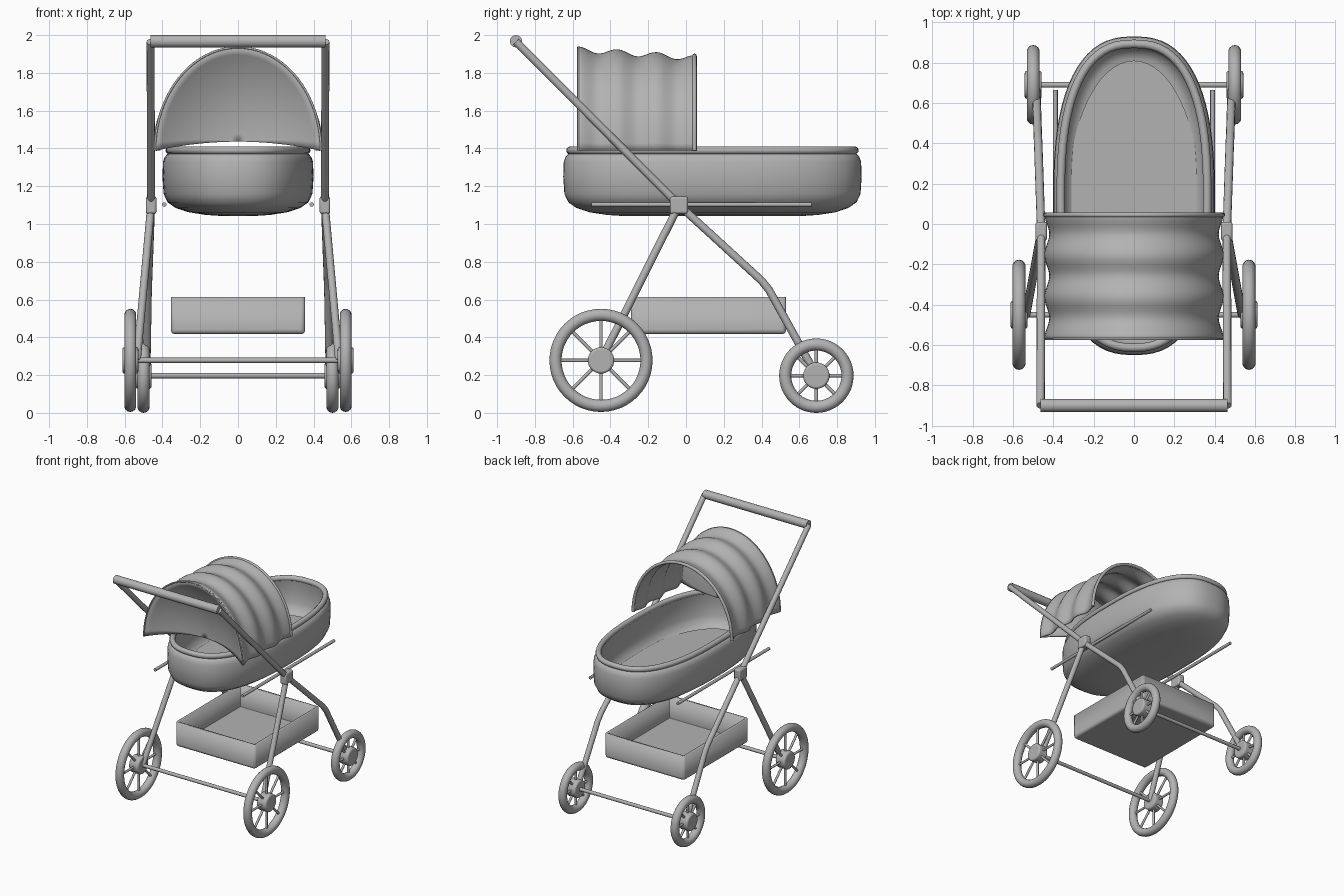
import bpy, bmesh, math
from mathutils import Vector

if "Cube" in bpy.data.objects:
    bpy.data.objects.remove(bpy.data.objects["Cube"])

grey = bpy.data.materials.new("soft grey")
grey.diffuse_color = (0.45, 0.45, 0.45, 1)
grey.use_nodes = True
grey.node_tree.nodes["Principled BSDF"].inputs["Base Color"].default_value = grey.diffuse_color


def finish(ob, angle=40):
    ob.data.materials.clear()
    ob.data.materials.append(grey)
    bpy.ops.object.select_all(action='DESELECT')
    ob.select_set(True)
    bpy.context.view_layer.objects.active = ob
    bpy.ops.object.shade_smooth_by_angle(angle=math.radians(angle))
    return ob


def from_bmesh(name, bm):
    bmesh.ops.recalc_face_normals(bm, faces=bm.faces[:])
    me = bpy.data.meshes.new(name)
    bm.to_mesh(me)
    bm.free()
    ob = bpy.data.objects.new(name, me)
    bpy.context.collection.objects.link(ob)
    return ob


def tube(name, pts, r, closed=False):
    cu = bpy.data.curves.new(name, 'CURVE')
    cu.dimensions = '3D'
    cu.bevel_depth = r
    cu.bevel_resolution = 4
    cu.use_fill_caps = True
    sp = cu.splines.new('POLY')
    sp.points.add(len(pts) - 1)
    for p, c in zip(sp.points, pts):
        p.co = (*c, 1)
    sp.use_cyclic_u = closed
    ob = bpy.data.objects.new(name, cu)
    bpy.context.collection.objects.link(ob)
    bpy.ops.object.select_all(action='DESELECT')
    ob.select_set(True)
    bpy.context.view_layer.objects.active = ob
    bpy.ops.object.convert(target='MESH')
    return finish(bpy.context.view_layer.objects.active)


def bevel(ob, w, seg=3):
    m = ob.modifiers.new("bevel", 'BEVEL')
    m.width, m.segments, m.limit_method = w, seg, 'ANGLE'


def thicken(ob, t, offset=0):
    m = ob.modifiers.new("thickness", 'SOLIDIFY')
    m.thickness, m.offset = t, offset


def box(name, c, s, w):
    bpy.ops.mesh.primitive_cube_add(size=1, location=c)
    ob = bpy.context.object
    ob.name = name
    ob.scale = s
    bpy.ops.object.transform_apply(location=False, rotation=False, scale=True)
    bevel(ob, w)
    return finish(ob)


def skin(bm, rings, cyclic):
    for a, b in zip(rings, rings[1:]):
        n = len(a)
        for i in range(n if cyclic else n - 1):
            j = (i + 1) % n
            bm.faces.new((a[i], a[j], b[j], b[i]))


def oval(inset, z, n=72, e=2.5):
    # rounded plan outline of the bassinet
    pts = []
    for i in range(n):
        t = 2 * math.pi * i / n
        c, s = math.cos(t), math.sin(t)
        pts.append(((0.40 - inset) * math.copysign(abs(c) ** (2 / e), c),
                    0.14 + (0.79 - inset) * math.copysign(abs(s) ** (2 / e), s), z))
    return pts


# Bassinet shell: outer wall, inner wall and floor in one loft
profile = [(1.042, 0.32), (1.048, 0.23), (1.062, 0.14), (1.085, 0.07), (1.115, 0.027),
           (1.16, 0.006), (1.25, 0), (1.33, 0.003), (1.355, 0.012), (1.375, 0.03),
           (1.375, 0.05), (1.3, 0.042), (1.2, 0.05), (1.145, 0.07), (1.122, 0.11), (1.12, 0.2)]
bm = bmesh.new()
rings = [[bm.verts.new(p) for p in oval(d, z)] for z, d in profile]
skin(bm, rings, True)
bm.faces.new(rings[0])
bm.faces.new(rings[-1])
finish(from_bmesh("bassinet", bm), 60)
tube("bassinet_rim", oval(0.037, 1.39), 0.021, True)

# Mattress
bpy.ops.mesh.primitive_cylinder_add(vertices=64, radius=1, depth=0.02, location=(0, 0.14, 1.124))
mat = bpy.context.object
mat.name = "mattress"
mat.scale = (0.325, 0.67, 1)
finish(mat)


# Canopy: rippled half arch
def arch(y, n=40):
    wave = 0.5 - 0.5 * math.cos(2 * math.pi * (y + 0.57) / 0.208)
    top = 1.935 - 0.045 * (y + 0.57) / 0.62 - 0.03 * wave
    a = 0.44 - 0.025 * wave
    return [(a * math.cos(math.pi * i / n), y, 1.388 + (top - 1.388) * math.sin(math.pi * i / n))
            for i in range(n + 1)]


bm = bmesh.new()
skin(bm, [[bm.verts.new(p) for p in arch(-0.57 + 0.62 * k / 36)] for k in range(37)], False)
canopy = finish(from_bmesh("canopy", bm))
thicken(canopy, 0.01)
tube("canopy_front_hoop", arch(0.045), 0.012)
tube("canopy_back_hoop", arch(-0.57), 0.006)

# Canopy back panel, drawn inward towards its lower middle
bm = bmesh.new()
rings = []
for k in range(13):
    t = k / 12
    rings.append([bm.verts.new((x * (1 - t), y + 0.15 * (1 - (1 - t) ** 2),
                                1.388 + (z - 1.388) * (1 - t) + 0.048 * (1 - (1 - t) ** 2)))
                  for x, y, z in arch(-0.57)])
skin(bm, rings, False)
bmesh.ops.remove_doubles(bm, verts=bm.verts[:], dist=0.0005)
panel = finish(from_bmesh("canopy_back_panel", bm))
thicken(panel, 0.008)

# Storage basket: open tray
bm = bmesh.new()
bmesh.ops.create_cube(bm, size=1)
for v in bm.verts:
    v.co = Vector((v.co.x * 0.71, v.co.y * 0.82 + 0.12, v.co.z * 0.195 + 0.515))
bmesh.ops.delete(bm, geom=[f for f in bm.faces if f.calc_center_median().z > 0.6], context='FACES')
basket = from_bmesh("storage_basket", bm)
bevel(basket, 0.02)
thicken(basket, 0.018, -1)
finish(basket)


def wheel(name, x, y, z, outer):
    r = 0.032
    # Tyre
    bpy.ops.mesh.primitive_torus_add(major_radius=outer - r, minor_radius=r, major_segments=48,
                                     minor_segments=14, location=(x, y, z),
                                     rotation=(0, math.pi / 2, 0))
    ob = bpy.context.object
    ob.name = name + "_tyre"
    finish(ob)
    # Hub
    bpy.ops.mesh.primitive_cylinder_add(vertices=32, radius=0.07, depth=0.084,
                                        location=(x, y, z), rotation=(0, math.pi / 2, 0))
    ob = bpy.context.object
    ob.name = name + "_hub"
    bevel(ob, 0.012)
    finish(ob)
    # Spokes
    for i in range(4):
        a = math.pi * i / 4
        d = Vector((0, math.cos(a), math.sin(a))) * (outer - r)
        c = Vector((x, y, z))
        tube(name + "_spoke", [c - d, c + d], 0.009)


for s, side in ((-1, "left"), (1, "right")):
    wheel(side + "_rear_wheel", s * 0.57, -0.45, 0.278, 0.273)
    wheel(side + "_front_wheel", s * 0.50, 0.69, 0.197, 0.197)
    # Frame tubes meeting at the joint block
    joint = (s * 0.46, -0.037, 1.10)
    box(side + "_joint", joint, (0.056, 0.096, 0.092), 0.012)
    tube(side + "_handle_tube", [joint, (s * 0.463, -0.9, 1.965)], 0.021)
    tube(side + "_rear_leg", [joint, (s * 0.535, -0.45, 0.278)], 0.021)
    tube(side + "_front_leg", [joint, (s * 0.475, 0.40, 0.70), (s * 0.477, 0.44, 0.65),
                               (s * 0.485, 0.69, 0.2)], 0.021)
    tube(side + "_side_rod", [(s * 0.39, -0.5, 1.103), (s * 0.39, 0.665, 1.103)], 0.012)

# Axles and push handle
tube("rear_axle", [(-0.57, -0.45, 0.278), (0.57, -0.45, 0.278)], 0.014)
tube("front_axle", [(-0.5, 0.69, 0.197), (0.5, 0.69, 0.197)], 0.014)
tube("push_handle", [(-0.463, -0.9, 1.967), (0.463, -0.9, 1.967)], 0.033)
